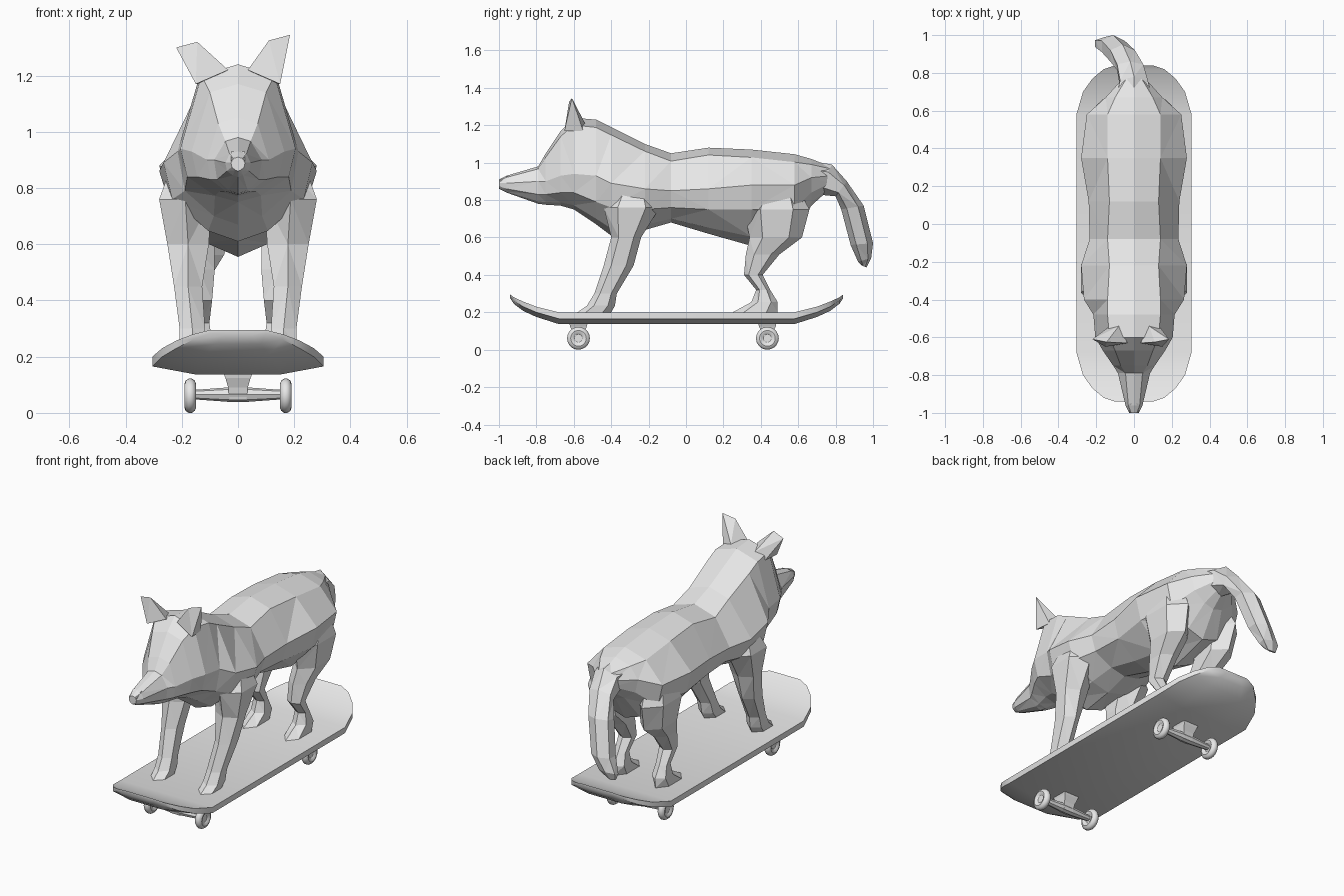
import bpy
import bmesh
from math import cos, sin, pi, radians
from mathutils import Vector

if "Cube" in bpy.data.objects:
    bpy.data.objects.remove(bpy.data.objects["Cube"], do_unlink=True)

# One plain grey for everything
grey = bpy.data.materials.new("plain_grey")
grey.use_nodes = True
colour = (0.8, 0.8, 0.8, 1)
grey.diffuse_color = colour
grey.node_tree.nodes["Principled BSDF"].inputs["Base Color"].default_value = colour


def finish(name, bm, smooth=False):
    """Turn a bmesh into a named object with the grey material."""
    bmesh.ops.recalc_face_normals(bm, faces=bm.faces)
    mesh = bpy.data.meshes.new(name)
    bm.to_mesh(mesh)
    bm.free()
    mesh.materials.append(grey)
    obj = bpy.data.objects.new(name, mesh)
    bpy.context.collection.objects.link(obj)
    if smooth:
        bpy.ops.object.select_all(action="DESELECT")
        obj.select_set(True)
        bpy.context.view_layer.objects.active = obj
        bpy.ops.object.shade_smooth_by_angle(angle=radians(35))
    return obj


def loft(name, rings, smooth=False, facets=True):
    """Skin a list of equal rings and cap both ends."""
    bm = bmesh.new()
    loops = [[bm.verts.new(p) for p in ring] for ring in rings]
    count = len(loops[0])
    for a, b in zip(loops, loops[1:]):
        for i in range(count):
            j = (i + 1) % count
            bm.faces.new((a[i], a[j], b[j], b[i]))
    bm.faces.new(loops[0])
    bm.faces.new(loops[-1])
    if facets:
        bmesh.ops.triangulate(bm, faces=bm.faces)
    return finish(name, bm, smooth)


def oval(centre, u, v, sides=6):
    """Ring around a centre spanned by two half axes."""
    centre, u, v = Vector(centre), Vector(u), Vector(v)
    return [centre + u * cos(2 * pi * i / sides) + v * sin(2 * pi * i / sides)
            for i in range(sides)]


def hull(name, points):
    bm = bmesh.new()
    for p in points:
        bm.verts.new(p)
    bmesh.ops.convex_hull(bm, input=bm.verts)
    return finish(name, bm)


# Head and body: y, top, bottom, back half width, half width, widest z, flank z
stations = [
    (-1.0, .91, .86, .015, .025, .89, .875),
    (-.96, .93, .84, .03, .045, .89, .86),
    (-.79, .98, .78, .045, .085, .9, .83),
    (-.75, 1.05, .775, .07, .11, .9, .83),
    (-.67, 1.17, .77, .1, .165, .93, .84),
    (-.6, 1.24, .75, .13, .205, .94, .84),
    (-.48, 1.23, .67, .14, .215, .93, .79),
    (-.4, 1.19, .61, .14, .265, .89, .76),
    (-.22, 1.1, .64, .13, .28, .86, .75),
    (-.08, 1.05, .68, .14, .235, .85, .76),
    (.12, 1.08, .62, .13, .24, .86, .75),
    (.35, 1.07, .555, .14, .28, .88, .75),
    (.58, 1.045, .62, .14, .25, .88, .75),
    (.67, 1.02, .77, .1, .15, .92, .84),
    (.77, .98, .86, .04, .06, .93, .89),
]


def body_ring(y, top, bottom, back, wide, z_wide, z_flank):
    keel = bottom + (z_flank - bottom) * .25
    side = [(back, top - back * .3), (wide, z_wide),
            (wide * .88, z_flank), (wide * .4, keel)]
    return ([(0, y, top)] + [(x, y, z) for x, z in side] + [(0, y, bottom)]
            + [(-x, y, z) for x, z in reversed(side)])


loft("body_and_head", [body_ring(*s) for s in stations])

# Nose pad
hull("nose", [(x, y, z) for x in (-.025, .025)
              for y, z in ((-1.0, .9), (-.985, .87), (-.95, .93))])

# Tail, curling to one side: x, upper y and z, lower y and z, half width
tail = [
    (0, .6, 1.02, .58, .84, .13),
    (0, .78, .99, .7, .83, .085),
    (-.02, .86, .9, .8, .82, .08),
    (-.06, .95, .77, .83, .75, .075),
    (-.11, 1.0, .57, .88, .56, .07),
    (-.155, .99, .49, .92, .47, .06),
    (-.175, .965, .44, .94, .45, .03),
]
loft("tail", [oval((x, (a + c) / 2, (b + d) / 2),
                   (0, (a - c) / 2, (b - d) / 2), (w, 0, 0))
              for x, a, b, c, d, w in tail])

# Legs: z, front y, rear y, inner x, outer x
front_leg = [
    (.88, -.36, -.2, .1, .24),
    (.76, -.44, -.14, .09, .285),
    (.6, -.4, -.24, .1, .255),
    (.45, -.44, -.28, .125, .23),
    (.3, -.49, -.37, .115, .21),
    (.235, -.53, -.38, .11, .21),
    (.2, -.58, -.4, .11, .205),
]
hind_leg = [
    (.9, .42, .58, .08, .22),
    (.75, .31, .66, .08, .255),
    (.6, .34, .62, .08, .23),
    (.51, .32, .5, .08, .2),
    (.4, .31, .41, .09, .18),
    (.32, .375, .45, .1, .175),
    (.255, .35, .49, .09, .185),
    (.2, .25, .49, .09, .19),
]


def leg(name, rows, side):
    loft(name, [oval((side * (p + q) / 2, (a + b) / 2, z),
                     (0, (b - a) / 2, 0), ((q - p) * .55, 0, 0))
                for z, a, b, p, q in rows])


for label, side in (("left", 1), ("right", -1)):
    leg(label + "_front_leg", front_leg, side)
    leg(label + "_hind_leg", hind_leg, side)

# Ears: the left one upright, the right one splayed outward
for label, side, tip, edge in (("left", 1, (.185, 1.345), (.11, 1.325)),
                               ("right", -1, (.22, 1.3), (.145, 1.32))):
    hull(label + "_ear", [
        (side * tip[0], -.61, tip[1]), (side * edge[0], -.625, edge[1]),
        (side * .035, -.63, 1.22), (side * .15, -.65, 1.17),
        (side * .08, -.54, 1.21), (side * .14, -.55, 1.17)])

# Skateboard deck: distance from the middle, half width, top z, thickness
half_deck = [(.63, .305, .2, .063), (.75, .27, .23, .055), (.82, .22, .257, .05),
             (.87, .16, .28, .035), (.89, .1, .295, .02)]
middle = -.05


def deck_ring(y, wide, top, thick):
    edge, low = top - thick * .55, top - thick
    return [(x, y, z) for x, z in ((-wide, top), (wide, top), (wide, edge),
                                   (wide * .5, low), (-wide * .5, low), (-wide, edge))]


deck = [deck_ring(middle - d, w, t, k) for d, w, t, k in reversed(half_deck)]
deck += [deck_ring(middle + d, w, t, k) for d, w, t, k in half_deck]
loft("deck", deck, smooth=True, facets=False)

# Trucks and rounded wheels
axle_z = .065
wheel_profile = [(-.012, .022), (-.018, .03), (-.021, .042), (-.016, .054), (-.006, .061),
                 (.006, .061), (.016, .054), (.021, .042), (.018, .03), (.012, .022)]
for place, y in (("front", -.575), ("rear", .435)):
    # Hanger block below the deck
    loft(place + "_truck", [
        [(sx * w, y + sy * d, z) for sx, sy in ((-1, -1), (1, -1), (1, 1), (-1, 1))]
        for z, w, d in ((.15, .055, .05), (.125, .045, .045),
                        (.09, .035, .03), (.045, .03, .02))], facets=False)
    # Axle bar thinning towards the wheels
    loft(place + "_axle", [oval((x, y, axle_z), (0, r, 0), (0, 0, r), 8)
                           for x, r in ((-.18, .015), (-.14, .018), (-.03, .026),
                                        (.03, .026), (.14, .018), (.18, .015))],
         facets=False)
    for label, side in (("left", 1), ("right", -1)):
        loft(f"{place}_{label}_wheel",
             [oval((side * .17 + x, y, axle_z - .004), (0, r, 0), (0, 0, r), 20)
              for x, r in wheel_profile], smooth=True, facets=False)
